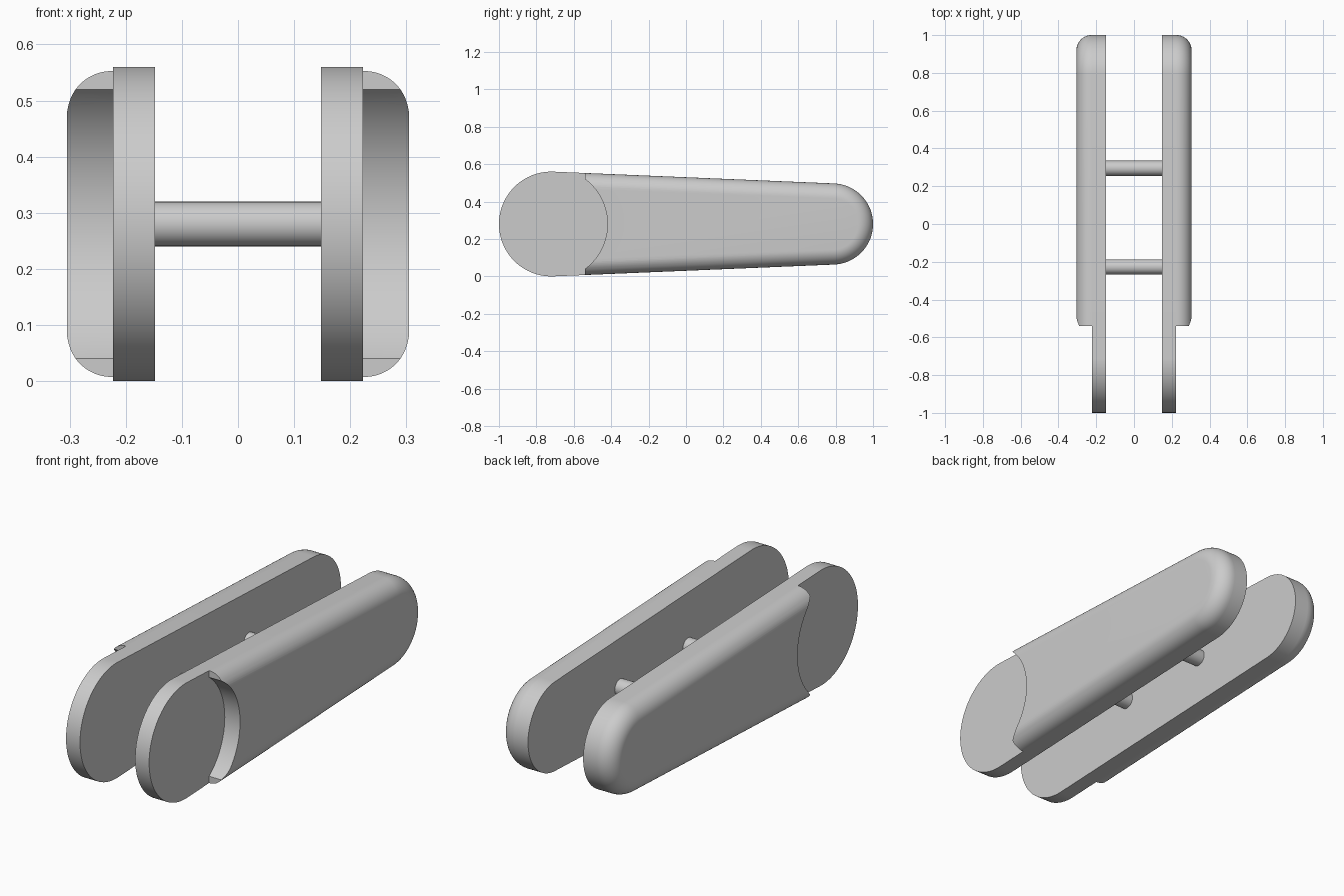
import bpy, bmesh
from math import sin, cos, pi, asin, acos

if "Cube" in bpy.data.objects:
    bpy.data.objects.remove(bpy.data.objects["Cube"], do_unlink=True)

MID_Z = 0.28
FRONT_Y, FRONT_R = -0.72, 0.28
BACK_Y, BACK_R = 0.783, 0.217
INNER_X, SEAM_X, OUTER_X = 0.148, 0.223, 0.305
FILLET = 0.08
LEAN = asin((FRONT_R - BACK_R) / (BACK_Y - FRONT_Y))

grey = bpy.data.materials.new("plain grey")
grey.use_nodes = True
grey.diffuse_color = (0.6, 0.6, 0.6, 1)
grey.node_tree.nodes["Principled BSDF"].inputs["Base Color"].default_value = (0.6, 0.6, 0.6, 1)


def arc(y, r, start, end, steps):
    """Points (y, z) along an arc at mid height."""
    angles = [start + (end - start) * i / steps for i in range(steps + 1)]
    return [(y + r * cos(a), MID_Z + r * sin(a)) for a in angles]


def outline(inset=0):
    """Tapered capsule: two round ends joined by tangent lines."""
    top = pi / 2 - LEAN
    return (arc(BACK_Y, BACK_R - inset, -top, top, 48)
            + arc(FRONT_Y, FRONT_R - inset, top, 2 * pi - top, 64))


def loft(name, rings):
    """Solid through rings given as (x, points), capped at both ends."""
    bm = bmesh.new()
    loops = [[bm.verts.new((x, y, z)) for y, z in pts] for x, pts in rings]
    for a, b in zip(loops, loops[1:]):
        for i in range(len(a)):
            bm.faces.new((a[i - 1], a[i], b[i], b[i - 1]))
    bm.faces.new(loops[0])
    bm.faces.new(loops[-1])
    bmesh.ops.recalc_face_normals(bm, faces=bm.faces)
    mesh = bpy.data.meshes.new(name)
    bm.to_mesh(mesh)
    bm.free()
    mesh.materials.append(grey)
    obj = bpy.data.objects.new(name, mesh)
    bpy.context.collection.objects.link(obj)
    return obj


def activate(obj):
    bpy.ops.object.select_all(action="DESELECT")
    obj.select_set(True)
    bpy.context.view_layer.objects.active = obj


def finish(obj, mirrored=True):
    activate(obj)
    bpy.ops.object.shade_smooth_by_angle(angle=pi / 6)
    if mirrored:
        mod = obj.modifiers.new("Mirror", "MIRROR")
        mod.use_mirror_merge = False
        bpy.ops.object.modifier_apply(modifier=mod.name)


# Flat side plates
finish(loft("side_plates", [(INNER_X, outline()), (SEAM_X, outline())]))

# Outer covers with a rounded rim
rings = [(SEAM_X, outline())]
for i in range(13):
    t = pi / 2 * i / 12
    rings.append((OUTER_X - FILLET * (1 - sin(t)), outline(FILLET * (1 - cos(t)))))
covers = loft("outer_covers", rings)

# Scooped front end of the covers
SCOOP_R, LIP_Y = 0.30, -0.54
half = acos((LIP_Y - FRONT_Y) / SCOOP_R)
scoop = arc(FRONT_Y, SCOOP_R, -half, half, 48)
scoop += [(LIP_Y, 0.8), (-1.2, 0.8), (-1.2, -0.2), (LIP_Y, -0.2)]
cutter = loft("scoop_cutter", [(0.1, scoop), (0.4, scoop)])
cutter.hide_render = True
activate(covers)
cut = covers.modifiers.new("Scoop", "BOOLEAN")
cut.operation, cut.solver, cut.object = "DIFFERENCE", "EXACT", cutter
bpy.ops.object.modifier_apply(modifier=cut.name)
bpy.data.objects.remove(cutter, do_unlink=True)
finish(covers)

# Round cross bars
for name, y in (("front_bar", -0.227), ("back_bar", 0.295)):
    circle = arc(y, 0.04, 0, 2 * pi, 32)[:-1]
    finish(loft(name, [(-INNER_X, circle), (INNER_X, circle)]), mirrored=False)
